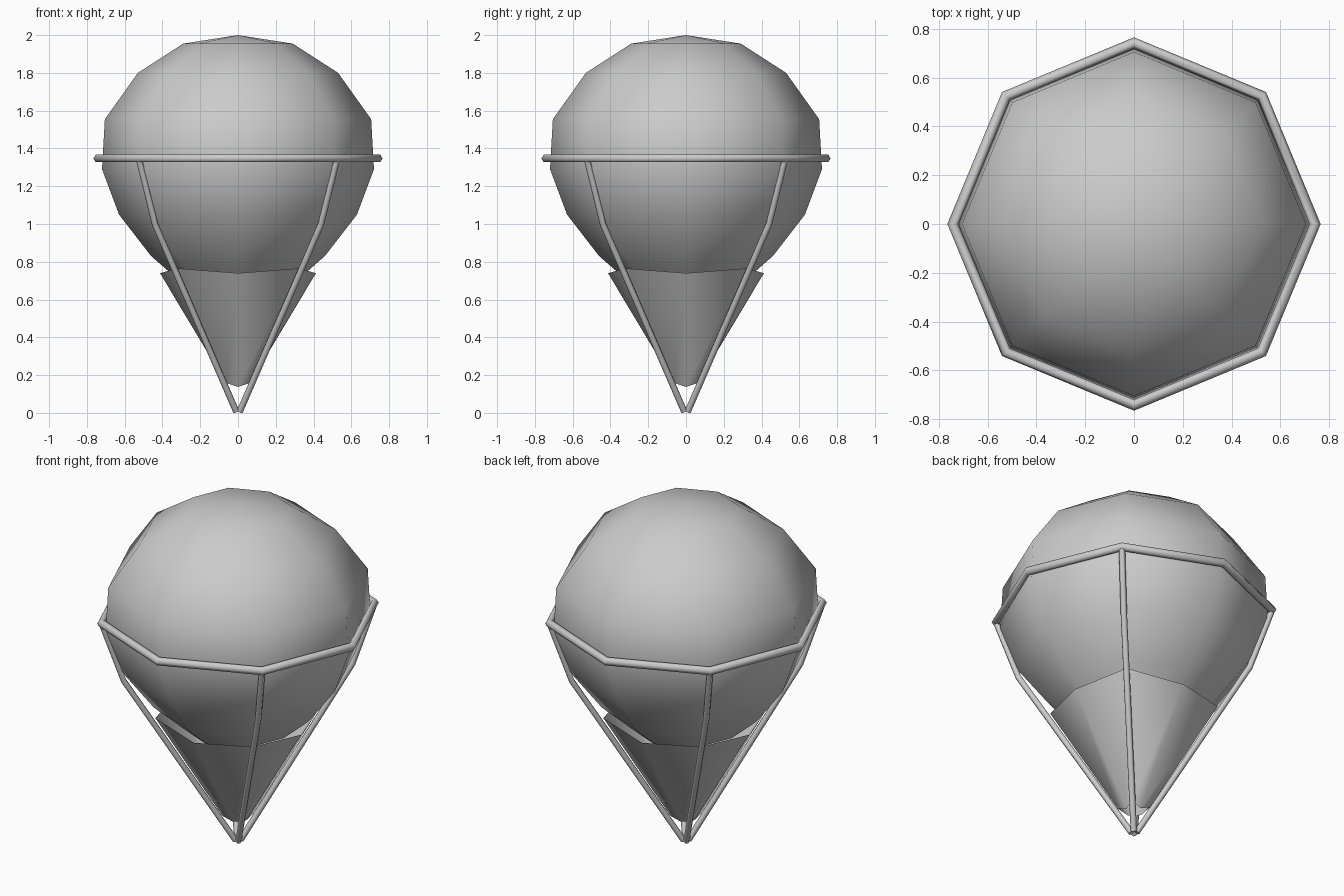
import bpy, bmesh, math

if "Cube" in bpy.data.objects:
    bpy.data.objects.remove(bpy.data.objects["Cube"])

grey = bpy.data.materials.new("plain_grey")
grey.diffuse_color = (0.6, 0.6, 0.6, 1)
grey.use_nodes = True
grey.node_tree.nodes["Principled BSDF"].inputs["Base Color"].default_value = grey.diffuse_color


def at(r, z, k):
    """Point on the eight-sided layout, corner k."""
    a = k * math.pi / 4
    return (r * math.cos(a), r * math.sin(a), z)


def finish(ob, angle):
    ob.data.materials.append(grey)
    bpy.ops.object.select_all(action='DESELECT')
    ob.select_set(True)
    bpy.context.view_layer.objects.active = ob
    if ob.type == 'CURVE':
        bpy.ops.object.convert(target='MESH')
    bpy.ops.object.shade_smooth_by_angle(angle=math.radians(angle))


def shell(name, rings, angle):
    """Eight-sided lathe; each ring is (axis r, axis z, diagonal r, diagonal z)."""
    bm = bmesh.new()
    loops = []
    for ra, za, rd, zd in rings:
        if ra == 0:
            loops.append([bm.verts.new((0, 0, za))] * 8)
        else:
            loops.append([bm.verts.new(at(rd, zd, k) if k % 2 else at(ra, za, k))
                          for k in range(8)])
    for lo, hi in zip(loops, loops[1:]):
        for k in range(8):
            n = (k + 1) % 8
            quad = [lo[k], lo[n], hi[n], hi[k]]
            bm.faces.new(list(dict.fromkeys(quad)))
    me = bpy.data.meshes.new(name)
    bm.to_mesh(me)
    bm.free()
    ob = bpy.data.objects.new(name, me)
    bpy.context.collection.objects.link(ob)
    finish(ob, angle)


def tube(name, pts, radius, cyclic=False):
    cu = bpy.data.curves.new(name, 'CURVE')
    cu.dimensions = '3D'
    cu.bevel_depth = radius
    cu.bevel_resolution = 1
    cu.use_fill_caps = not cyclic
    sp = cu.splines.new('POLY')
    sp.points.add(len(pts) - 1)
    for p, co in zip(sp.points, pts):
        p.co = (*co, 1)
    sp.use_cyclic_u = cyclic
    ob = bpy.data.objects.new(name, cu)
    bpy.context.collection.objects.link(ob)
    finish(ob, 65)


# Balloon envelope, open at the bottom mouth
profile = [(0.30, 0.69), (0.46, 0.83), (0.63, 1.05), (0.72, 1.29),
           (0.705, 1.555), (0.53, 1.80), (0.29, 1.955), (0, 2.0)]
shell("balloon", [(r, z, r, z) for r, z in profile], 60)

# Tapered skirt under the balloon, its diagonal corners raised
shell("skirt", [(0.052, 0.137, 0.085, 0.158), (0.413, 0.74, 0.45, 0.765)], 60)

# Hoop around the middle
tube("hoop", [at(0.742, 1.347, k) for k in range(8)], 0.023, True)

# Four stays from the hoop down to the foot
for i, k in enumerate((1, 3, 5, 7)):
    tube(f"stay_{i + 1}", [at(0.742, 1.345, k), at(0.622, 1.0, k),
                           at(0.014, 0.008, k)], 0.017)
